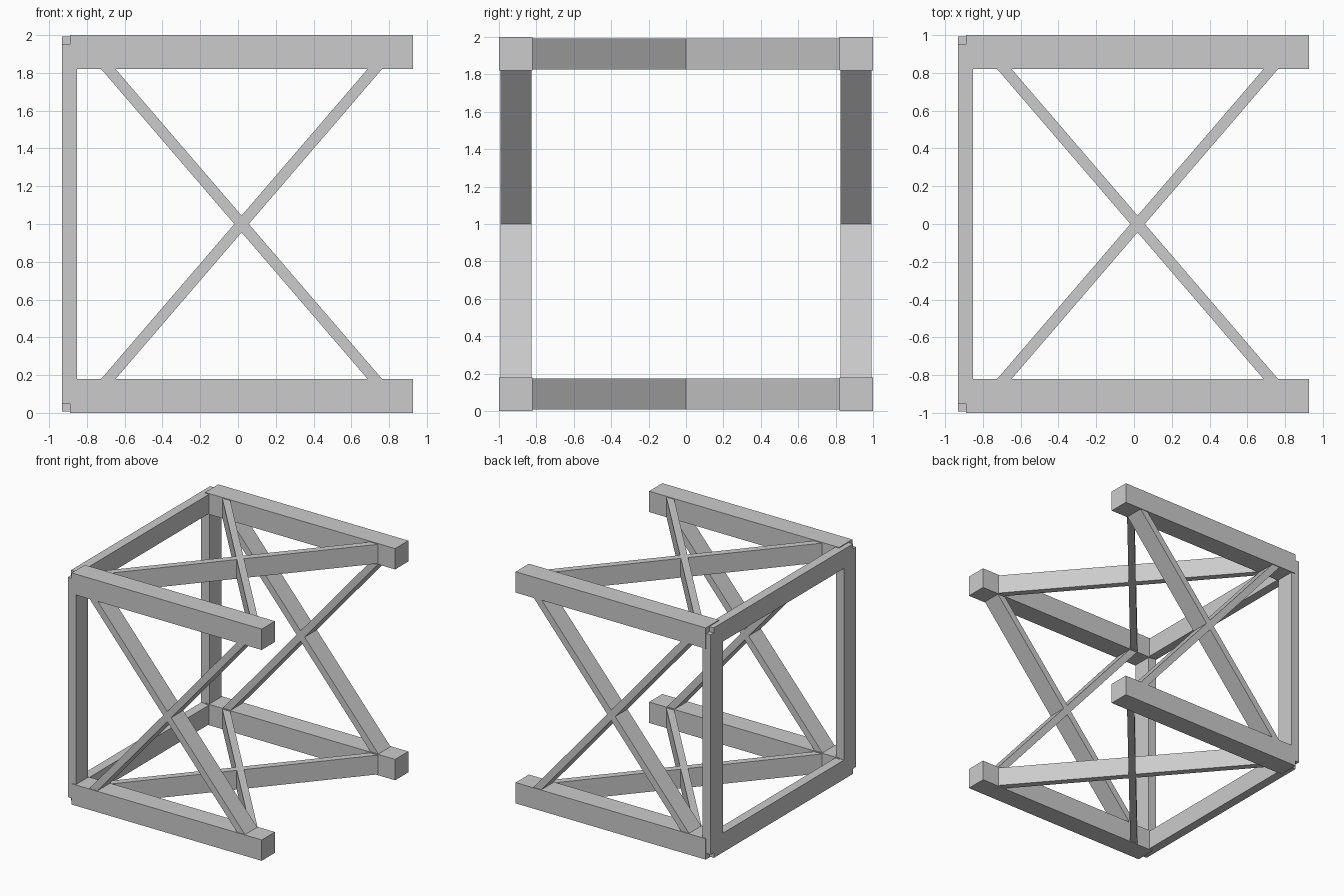
import bpy, math

if "Cube" in bpy.data.objects:
    bpy.data.objects.remove(bpy.data.objects["Cube"])

def box(name, centre, size, rot=(0, 0, 0)):
    bpy.ops.mesh.primitive_cube_add(size=1, location=centre, rotation=rot)
    ob = bpy.context.object
    ob.name = name
    ob.scale = size
    bpy.ops.object.transform_apply(location=False, rotation=False, scale=True)
    return ob

R = 0.91                      # distance from the centre axis to each chord
MID_X = 0.019                 # middle of the chords
RUN, RISE = 1.41, 1.64        # slope of the braces
ANGLE = math.atan2(RISE, RUN)
LENGTH = 1.82 / math.sin(ANGLE)
BRACE, DEPTH = 0.058, 0.166   # brace thickness and depth

# Four long square chords
for sy in (-1, 1):
    for sz in (-1, 1):
        box("chord", (MID_X, sy * R, 1 + sz * R), (1.815, 0.18, 0.18))

for s in (-1, 1):
    # Square end frame with notched corners
    box("frame_post", (-0.891, s * R, 1), (0.079, DEPTH, 1.898))
    box("frame_rail", (-0.891, 0, 1 + s * R), (0.079, 1.898, DEPTH))
    # Crossed braces on all four sides
    for d in (-1, 1):
        box("side_brace", (MID_X, s * R, 1), (LENGTH, DEPTH, BRACE), (0, d * ANGLE, 0))
        box("level_brace", (MID_X, 0, 1 + s * R), (LENGTH, BRACE, DEPTH), (0, 0, d * ANGLE))
